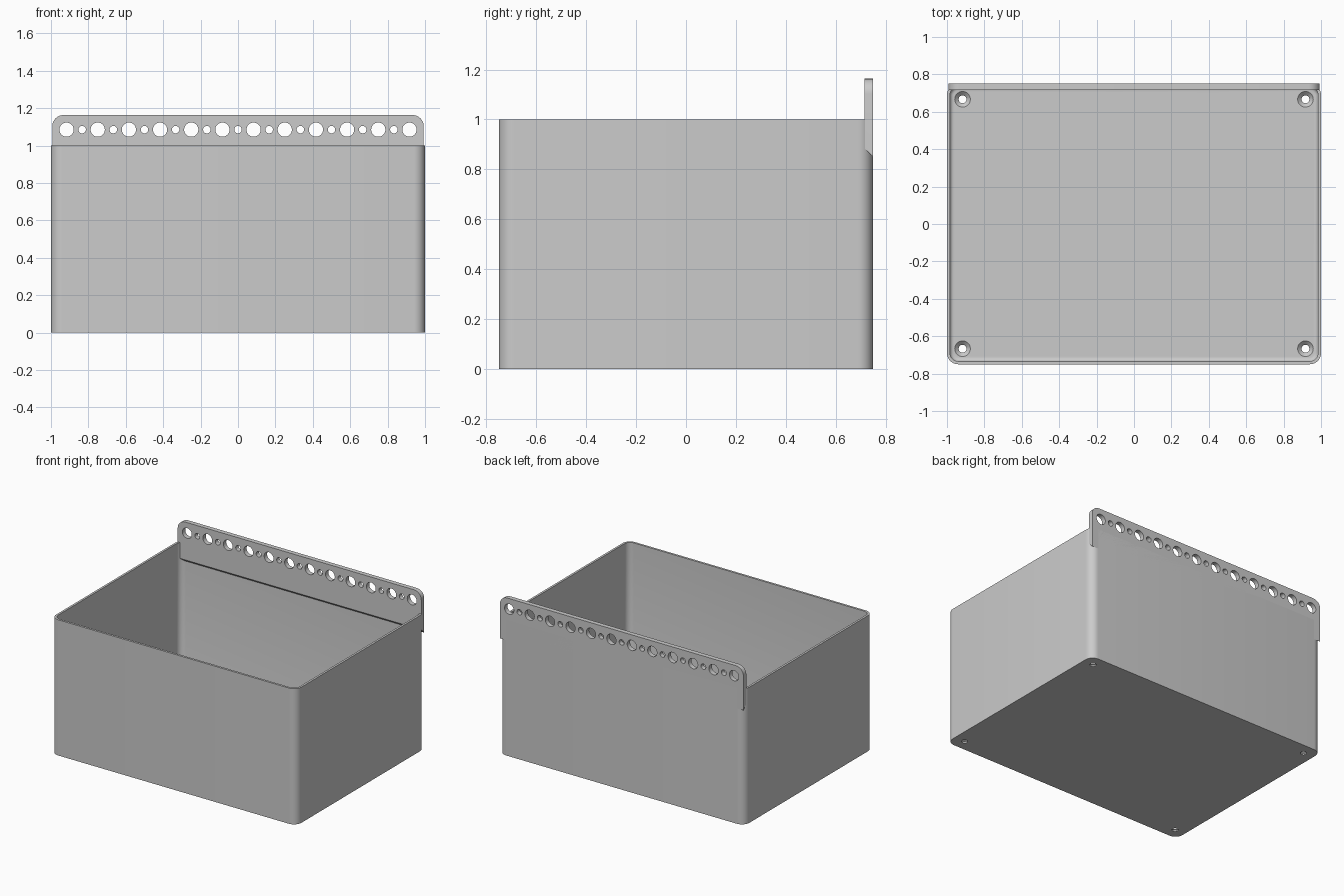
import bpy, bmesh, math
from mathutils import Matrix, Vector

old = bpy.data.objects.get("Cube")
if old:
    bpy.data.objects.remove(old, do_unlink=True)

grey = bpy.data.materials.new("light grey plastic")
grey.use_nodes = True
grey.diffuse_color = (0.6, 0.6, 0.6, 1)
grey.node_tree.nodes["Principled BSDF"].inputs["Base Color"].default_value = (0.6, 0.6, 0.6, 1)

WALL, RADIUS, FLOOR, FILLET = 0.016, 0.06, 0.03, 0.02
PITCH = 1 / 6


def make_object(name, bm):
    bmesh.ops.recalc_face_normals(bm, faces=bm.faces)
    mesh = bpy.data.meshes.new(name)
    bm.to_mesh(mesh)
    bm.free()
    mesh.materials.append(grey)
    obj = bpy.data.objects.new(name, mesh)
    bpy.context.collection.objects.link(obj)
    return obj


def arc(cx, cy, r, start, steps=8):
    angles = [start + math.pi / 2 * i / steps for i in range(steps + 1)]
    return [(cx + r * math.cos(a), cy + r * math.sin(a)) for a in angles]


def rounded_rect(bm, inset, z):
    r = RADIUS - inset
    x, y = 1 - RADIUS, 0.75 - RADIUS
    pts = []
    for k, (sx, sy) in enumerate(((1, 1), (-1, 1), (-1, -1), (1, -1))):
        pts += arc(sx * x, sy * y, r, k * math.pi / 2)
    return [bm.verts.new((px, py, z)) for px, py in pts]


def bridge(bm, a, b):
    for i in range(len(a)):
        j = (i + 1) % len(a)
        bm.faces.new((a[i], a[j], b[j], b[i]))


def add_cone(bm, centre, r1, r2, depth, turn=Matrix()):
    bmesh.ops.create_cone(bm, cap_ends=True, segments=32, radius1=r1, radius2=r2,
                          depth=depth, matrix=Matrix.Translation(centre) @ turn)


def cut(obj, cutter):
    mod = obj.modifiers.new("holes", "BOOLEAN")
    mod.operation, mod.solver, mod.object = "DIFFERENCE", "EXACT", cutter
    bpy.context.view_layer.objects.active = obj
    bpy.ops.object.modifier_apply(modifier=mod.name)
    bpy.data.objects.remove(cutter, do_unlink=True)


def smooth(obj):
    bpy.ops.object.select_all(action="DESELECT")
    obj.select_set(True)
    bpy.context.view_layer.objects.active = obj
    bpy.ops.object.shade_smooth_by_angle(angle=math.radians(30))


# Open box: outer shell, rim, inner wall and filleted floor
bm = bmesh.new()
rings = [rounded_rect(bm, 0, 0), rounded_rect(bm, 0, 1), rounded_rect(bm, WALL, 1)]
for i in range(5):
    a = math.pi / 2 * i / 4
    rings.append(rounded_rect(bm, WALL + FILLET * (1 - math.cos(a)),
                              FLOOR + FILLET * (1 - math.sin(a))))
for lower, upper in zip(rings, rings[1:]):
    bridge(bm, lower, upper)
bm.faces.new(rings[0])
bm.faces.new(rings[-1])
box = make_object("box", bm)

# Screw holes with countersinks in the floor corners
corners = [(sx * 5.5 * PITCH, sy * 4 * PITCH) for sx in (-1, 1) for sy in (-1, 1)]
for name, r1, r2, z, depth in (("screw_cutter", 0.021, 0.021, 0, 0.2),
                               ("countersink_cutter", 0.021, 0.047, 0.0225, 0.025)):
    bm = bmesh.new()
    for x, y in corners:
        add_cone(bm, (x, y, z), r1, r2, depth)
    cut(box, make_object(name, bm))
smooth(box)

# Hanging rail: rounded top corners, sloping underside
BACK, FRONT, LOW, TOP, HALF = 0.75, 0.716, 0.85, 1.163, 0.993
r = 0.06
outline = [(-HALF, LOW), (HALF, LOW)]
outline += arc(HALF - r, TOP - r, r, 0) + arc(r - HALF, TOP - r, r, math.pi / 2)
bm = bmesh.new()
back = [bm.verts.new((x, BACK, z)) for x, z in outline]
slope = BACK - FRONT
front = [bm.verts.new((x, FRONT, z + slope if z == LOW else z)) for x, z in outline]
bridge(bm, back, front)
bm.faces.new(back)
bm.faces.new(front)
rail = make_object("hanging_rail", bm)

# Row of alternating large and small holes
bm = bmesh.new()
turn = Matrix.Rotation(math.pi / 2, 4, "X")
for i in range(23):
    radius = 0.02 if i % 2 else 0.038
    add_cone(bm, Vector(((i - 11) * PITCH / 2, 0.73, 1.085)), radius, radius, 0.2, turn)
cut(rail, make_object("rail_hole_cutter", bm))
smooth(rail)
